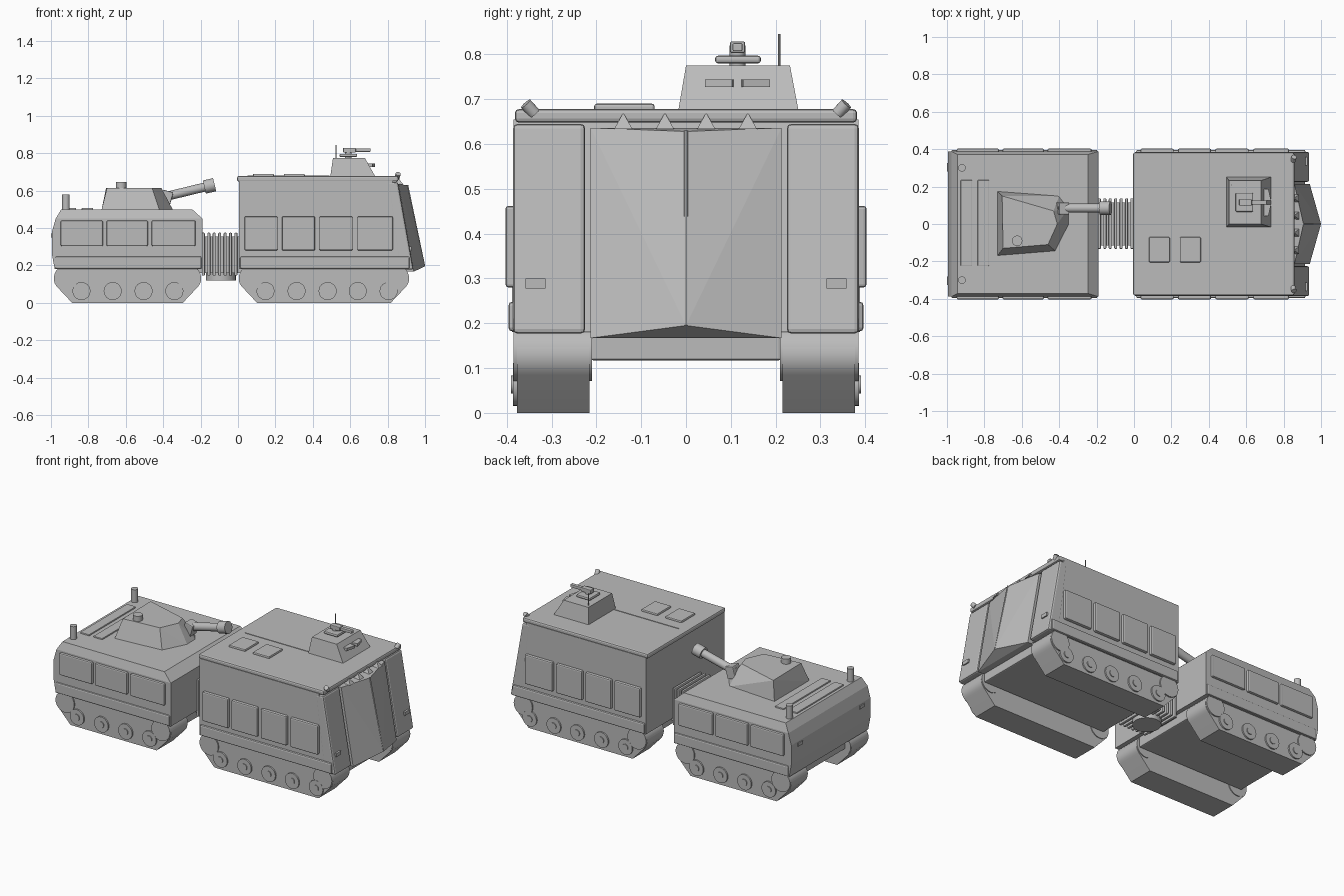
import bpy, bmesh, math
from mathutils import Vector

cube = bpy.data.objects.get("Cube")
if cube:
    bpy.data.objects.remove(cube)

grey = bpy.data.materials.new("light_grey")
grey.use_nodes = True
GREY = (0.5, 0.5, 0.5, 1)
grey.diffuse_color = GREY
grey.node_tree.nodes["Principled BSDF"].inputs["Base Color"].default_value = GREY


def finish(name, bm, bevel=0, smooth=False):
    bmesh.ops.recalc_face_normals(bm, faces=bm.faces)
    mesh = bpy.data.meshes.new(name)
    bm.to_mesh(mesh)
    bm.free()
    mesh.materials.append(grey)
    ob = bpy.data.objects.new(name, mesh)
    bpy.context.collection.objects.link(ob)
    if bevel:
        mod = ob.modifiers.new("edge", "BEVEL")
        mod.width, mod.segments = bevel, 2
    if smooth:
        bpy.ops.object.select_all(action="DESELECT")
        ob.select_set(True)
        bpy.context.view_layer.objects.active = ob
        bpy.ops.object.shade_smooth_by_angle(angle=math.radians(35))
    return ob


def hull(name, points, bevel=0, smooth=False):
    """Convex solid around the points."""
    bm = bmesh.new()
    for p in points:
        bm.verts.new(p)
    res = bmesh.ops.convex_hull(bm, input=bm.verts)
    loose = {v for v in res["geom_interior"] + res["geom_unused"]
             if isinstance(v, bmesh.types.BMVert) and not v.link_faces}
    if loose:
        bmesh.ops.delete(bm, geom=list(loose), context="VERTS")
    bmesh.ops.dissolve_limit(bm, angle_limit=0.01, verts=bm.verts, edges=bm.edges)
    return finish(name, bm, bevel, smooth)


def box(name, x, y, z, bevel=0):
    return hull(name, [(a, b, c) for a in x for b in y for c in z], bevel)


def prism(name, profile, y, bevel=0, smooth=False):
    """Side profile (x, z) swept between two y values."""
    return hull(name, [(a, b, c) for a, c in profile for b in y], bevel, smooth)


def rod(name, start, end, r, sides=24):
    a, b = Vector(start), Vector(end)
    bm = bmesh.new()
    bmesh.ops.create_cone(bm, cap_ends=True, segments=sides, radius1=r, radius2=r,
                          depth=(b - a).length)
    turn = (b - a).to_track_quat("Z", "Y").to_matrix()
    bmesh.ops.rotate(bm, matrix=turn, verts=bm.verts)
    bmesh.ops.translate(bm, vec=(a + b) / 2, verts=bm.verts)
    return finish(name, bm, smooth=True)


def span(s, near, far):
    return (s * near, s * far)


SIDES = (("front", -1), ("back", 1))


def running_gear(car, xa, xb, wheels):
    """Tracks, wheels, skirts and the lower hull of one car."""
    ends = (xa + 0.067, xb - 0.067)
    profile = [(c + 0.065 * math.cos(t * math.pi / 16), 0.13 + 0.065 * math.sin(t * math.pi / 16))
               for c in ends for t in range(32)]
    profile += [(xa + 0.1, 0), (xb - 0.1, 0), (xa + 0.09, 0.012), (xb - 0.09, 0.012)]
    for side, s in SIDES:
        prism(f"{car}_{side}_track", profile, span(s, 0.215, 0.377), smooth=True)
        for i, c in enumerate(ends):
            rod(f"{car}_{side}_sprocket_{i}", (c, s * 0.21, 0.135), (c, s * 0.385, 0.135), 0.064)
        for i, c in enumerate(wheels):
            rod(f"{car}_{side}_wheel_{i}", (c, s * 0.36, 0.063), (c, s * 0.386, 0.063), 0.048)
            rod(f"{car}_{side}_hub_{i}", (c, s * 0.36, 0.063), (c, s * 0.391, 0.063), 0.02)
        box(f"{car}_{side}_skirt", (xa + 0.01, xb), span(s, 0.36, 0.396), (0.182, 0.248), 0.008)
    box(f"{car}_lower_hull", (xa + 0.04, xb - 0.02), (-0.212, 0.212), (0.117, 0.19), 0.006)


def side_panels(car, spans, z):
    for side, s in SIDES:
        for i, x in enumerate(spans):
            box(f"{car}_{side}_panel_{i}", x, span(s, 0.37, 0.403), z, 0.007)


# Gun car
running_gear("gun_car", -0.987, -0.195, [-0.837, -0.67, -0.505, -0.34])
body = [(x, s * 0.388, z) for s in (-1, 1) for x, z in
        ((-0.98, 0.18), (-0.995, 0.26), (-0.995, 0.38), (-0.975, 0.45), (-0.19, 0.45), (-0.19, 0.18))]
body += [(x, s * 0.372, 0.5) for s in (-1, 1) for x in (-0.945, -0.245)]
hull("gun_car_body", body)
side_panels("gun_car", [(-0.948, -0.722), (-0.703, -0.482), (-0.462, -0.227)], (0.303, 0.44))
for i, x in enumerate(((-0.927, -0.865), (-0.836, -0.775))):
    box(f"engine_grille_{i}", x, (-0.225, 0.235), (0.49, 0.508), 0.004)
for side, s in SIDES:
    rod(f"{side}_exhaust", (-0.92, s * 0.3, 0.48), (-0.92, s * 0.3, 0.58), 0.02)
    box(f"{side}_tail_light", (-1.0, -0.98), span(s, 0.28, 0.325), (0.35, 0.37))

# Gun turret
base = [(-0.73, 0.175), (-0.4, 0.15), (-0.35, 0.085), (-0.347, 0), (-0.42, -0.145), (-0.73, -0.17)]
crown = [(-0.705, 0.15), (-0.43, 0.07), (-0.41, 0), (-0.46, -0.11), (-0.7, -0.13)]
hull("gun_turret", [(x, y, 0.495) for x, y in base] + [(x, y, 0.615) for x, y in crown])
rod("gun_turret_cupola", (-0.625, -0.09, 0.6), (-0.625, -0.09, 0.647), 0.028)
prism("gun_mantlet", [(-0.42, 0.53), (-0.365, 0.52), (-0.345, 0.59), (-0.4, 0.605)], (0.05, 0.115), 0.005)
muzzle, breech = Vector((-0.125, 0.085, 0.632)), Vector((-0.4, 0.085, 0.565))
rod("gun_barrel", breech, muzzle, 0.024)
rod("gun_muzzle", breech.lerp(muzzle, 0.8), muzzle, 0.036)

# Flexible joint between the cars
box("joint_core", (-0.21, 0.02), (-0.115, 0.115), (0.16, 0.355))
for i in range(7):
    x = -0.185 + i * 0.029
    box(f"joint_rib_{i}", (x - 0.008, x + 0.008), (-0.133, 0.137), (0.145, 0.375), 0.005)
rod("joint_pivot", (-0.092, 0, 0.12), (-0.092, 0, 0.165), 0.08, 32)

# Troop car
running_gear("troop_car", 0.002, 0.917, [0.147, 0.313, 0.479, 0.64, 0.805])
prism("troop_car_body", [(0.005, 0.18), (0.005, 0.655), (0.825, 0.655), (0.905, 0.18)], (-0.385, 0.385))
box("troop_car_roof", (-0.005, 0.857), (-0.382, 0.382), (0.648, 0.678), 0.009)
side_panels("troop_car", [(0.035, 0.212), (0.235, 0.412), (0.435, 0.613), (0.638, 0.828)], (0.28, 0.462))
for i, x in enumerate(((0.08, 0.192), (0.245, 0.357))):
    box(f"roof_hatch_{i}", x, (-0.205, -0.07), (0.67, 0.69), 0.006)
box("roof_seam", (0.05, 0.49), (-0.004, 0.004), (0.67, 0.681))

# Nose columns, lights and folded bow plate
for side, s in SIDES:
    prism(f"{side}_nose_column", [(0.8, 0.645), (0.855, 0.645), (0.938, 0.177), (0.86, 0.177)],
          span(s, 0.225, 0.386), 0.01)
    box(f"{side}_marker_light", (0.9, 0.928), span(s, 0.313, 0.358), (0.278, 0.3))
    rod(f"{side}_head_light", (0.85, s * 0.338, 0.668), (0.856, s * 0.358, 0.69), 0.014, 12)
plate = [(0.906, 0, 0.628), (1.0, 0, 0.195)]
for s in (-1, 1):
    plate += [(x, s * 0.213, z) for x, z in ((0.858, 0.636), (0.94, 0.167), (0.82, 0.636), (0.88, 0.17))]
hull("bow_plate", plate)
rod("bow_plate_seam", (0.906, 0, 0.63), (0.997, 0, 0.195), 0.004, 8)
for i, y in enumerate((-0.14, -0.047, 0.045, 0.138)):
    hull(f"nose_tooth_{i}", [(0.84, y - 0.02, 0.634), (0.84, y + 0.02, 0.634), (0.883, y - 0.02, 0.634),
                             (0.883, y + 0.02, 0.634), (0.855, y, 0.67)])

# Lookout turret
hull("lookout_turret", [(x, y, 0.67) for x in (0.493, 0.737) for y in (-0.018, 0.252)]
     + [(x, y, 0.775) for x in (0.508, 0.678) for y in (0, 0.232)])
rod("lookout_stem", (0.59, 0.115, 0.77), (0.59, 0.115, 0.82), 0.018, 12)
box("lookout_hatch", (0.543, 0.637), (0.065, 0.167), (0.78, 0.797), 0.006)
box("small_gun_body", (0.562, 0.63), (0.098, 0.132), (0.803, 0.829), 0.004)
box("small_gun_barrel", (0.6, 0.708), (0.104, 0.126), (0.807, 0.825), 0.003)
for i, s in enumerate((-1, 1)):
    hull(f"lookout_visor_{i}", [(x, 0.115 + s * y, z) for x, y in
                                ((0.69, 0.008), (0.733, 0.012), (0.718, 0.073), (0.69, 0.073))
                                for z in (0.727, 0.744)])
rod("antenna", (0.523, 0.208, 0.77), (0.523, 0.208, 0.845), 0.0025, 8)
